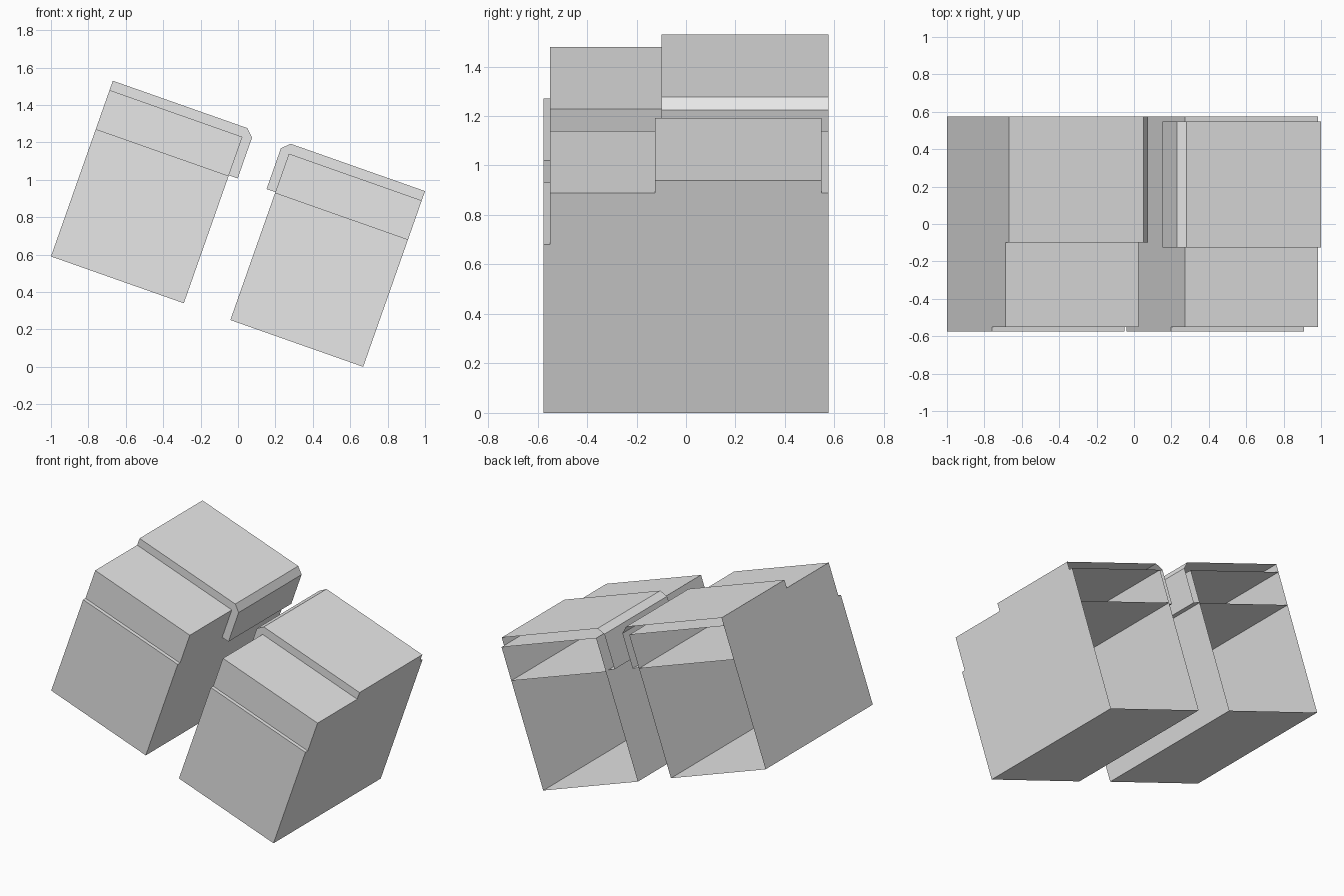
import bpy
import math

cube = bpy.data.objects.get("Cube")
if cube:
    bpy.data.objects.remove(cube, do_unlink=True)

# Single flat colour
grey = bpy.data.materials.new("plain_grey")
grey.use_nodes = True
COLOUR = (0.8, 0.8, 0.8, 1)
grey.diffuse_color = COLOUR
grey.node_tree.nodes["Principled BSDF"].inputs["Base Color"].default_value = COLOUR

TILT = math.radians(19.4)
WIDTH, SHELF, TOP, LID = 0.753, 0.722, 0.943, 0.996

# Profiles run anticlockwise as seen from the front
BODY = [(0, 0), (WIDTH, 0), (WIDTH, SHELF), (0, SHELF)]
NECK = [(WIDTH, SHELF), (WIDTH, TOP), (0, TOP), (0, SHELF)]
FLAP = [(WIDTH, 0.725), (0.803, 0.725), (0.803, 0.956), (0.762, LID),
        (0, LID), (0, TOP), (WIDTH, TOP)]


def shell(name, profile, walls, front, back, origin, mirrored):
    """Thin shell with a front panel, the first few side walls and an open back."""
    n = len(profile)
    pts = [(WIDTH - u if mirrored else u, v) for u, v in profile]
    verts = [(u, y, v) for y in (front, back) for u, v in pts]
    faces = [list(range(n))]
    for i in range(walls):
        j = (i + 1) % n
        faces.append([i, i + n, j + n, j])
    if mirrored:
        faces = [f[::-1] for f in faces]
    mesh = bpy.data.meshes.new(name)
    mesh.from_pydata(verts, [], faces)
    mesh.materials.append(grey)
    obj = bpy.data.objects.new(name, mesh)
    obj.location = origin
    obj.rotation_euler = (0, TILT, 0)
    bpy.context.collection.objects.link(obj)


def cabinet(side, origin, mirrored, lid_front, lid_back):
    """Tilted box: main body, slightly recessed neck and overhanging lid."""
    shell(side + "_body", BODY, 4, -0.575, 0.575, origin, mirrored)
    shell(side + "_neck", NECK, 3, -0.55, 0.575, origin, mirrored)
    shell(side + "_lid", FLAP, 5, lid_front, lid_back, origin, mirrored)


# The lids overhang towards each other across the gap
cabinet("right", (-1, 0, 0.59), False, -0.1, 0.575)
cabinet("left", (-0.041, 0, 0.25), True, -0.125, 0.548)
